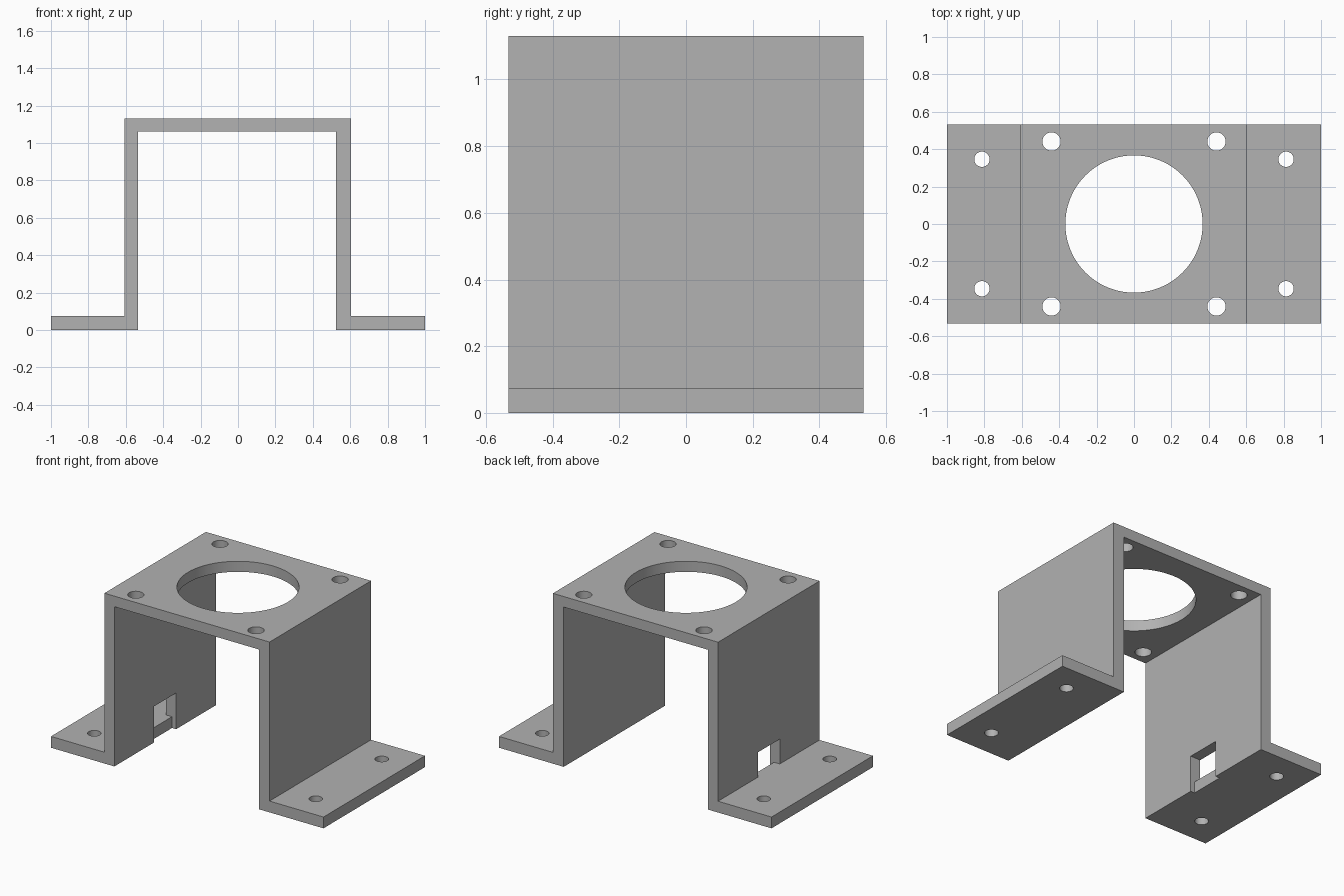
import bpy
import bmesh

cube = bpy.data.objects.get("Cube")
if cube:
    bpy.data.objects.remove(cube, do_unlink=True)

# Single grey material
grey = bpy.data.materials.new("plain_grey")
grey.use_nodes = True
colour = (0.445, 0.445, 0.445, 1)
grey.diffuse_color = colour
grey.node_tree.nodes["Principled BSDF"].inputs["Base Color"].default_value = colour

HALF_DEPTH = 0.532
TOP, TOP_UNDER, FLANGE = 1.13, 1.06, 0.075
RIGHT_OUT, RIGHT_IN = -0.608, -0.535
LEFT_OUT, LEFT_IN = 0.604, 0.525


def make_object(name, bm):
    bmesh.ops.recalc_face_normals(bm, faces=bm.faces)
    mesh = bpy.data.meshes.new(name)
    bm.to_mesh(mesh)
    bm.free()
    obj = bpy.data.objects.new(name, mesh)
    bpy.context.collection.objects.link(obj)
    return obj


def extrude_profile(name, points, y0, y1):
    """Extrude an (x, z) outline along y."""
    bm = bmesh.new()
    face = bm.faces.new([bm.verts.new((x, y0, z)) for x, z in points])
    result = bmesh.ops.extrude_face_region(bm, geom=[face])
    verts = [g for g in result["geom"] if isinstance(g, bmesh.types.BMVert)]
    bmesh.ops.translate(bm, verts=verts, vec=(0, y1 - y0, 0))
    return make_object(name, bm)


def drill(name, x, y, z, radius, sides):
    """Vertical cylinder cutter through one plate."""
    bm = bmesh.new()
    bmesh.ops.create_cone(bm, cap_ends=True, segments=sides,
                          radius1=radius, radius2=radius, depth=0.3)
    bmesh.ops.translate(bm, verts=bm.verts, vec=(x, y, z))
    return make_object(name, bm)


# Hat-shaped bracket: two flanges, two walls and a top plate
bracket = extrude_profile("motor_bracket", [
    (-1, 0), (RIGHT_IN, 0), (RIGHT_IN, TOP_UNDER), (LEFT_IN, TOP_UNDER),
    (LEFT_IN, 0), (1, 0), (1, FLANGE), (LEFT_OUT, FLANGE),
    (LEFT_OUT, TOP), (RIGHT_OUT, TOP), (RIGHT_OUT, FLANGE), (-1, FLANGE),
], -HALF_DEPTH, HALF_DEPTH)
bracket.data.materials.append(grey)

# Central opening, corner screw holes and flange screw holes
cutters = [drill("centre_cutter", 0, 0, TOP, 0.367, 96)]
for sx in (-1, 1):
    for sy in (-1, 1):
        cutters.append(drill("corner_cutter", sx * 0.441, sy * 0.441, TOP, 0.049, 40))
        cutters.append(drill("flange_cutter", sx * 0.813, sy * 0.346, 0, 0.041, 40))

# Cable slot in the right wall, stepped where it meets the flange
step = RIGHT_IN - 0.03
cutters.append(extrude_profile("slot_cutter", [
    (step, -0.1), (-0.45, -0.1), (-0.45, 0.24), (-0.7, 0.24),
    (-0.7, FLANGE), (step, FLANGE),
], -0.115, 0.115))

for cutter in cutters:
    cutter.hide_render = True
    mod = bracket.modifiers.new(cutter.name, "BOOLEAN")
    mod.operation = "DIFFERENCE"
    mod.solver = "EXACT"
    mod.object = cutter

# Bake the cuts and discard the cutters
bpy.context.view_layer.update()
evaluated = bracket.evaluated_get(bpy.context.evaluated_depsgraph_get())
cut_mesh = bpy.data.meshes.new_from_object(evaluated)
bracket.modifiers.clear()
bracket.data = cut_mesh
cut_mesh.materials.clear()
cut_mesh.materials.append(grey)
for poly in cut_mesh.polygons:
    poly.material_index = 0
for cutter in cutters:
    bpy.data.objects.remove(cutter, do_unlink=True)

# Smooth hole walls, crisp plate edges
bpy.ops.object.select_all(action="DESELECT")
bracket.select_set(True)
bpy.context.view_layer.objects.active = bracket
bpy.ops.object.shade_smooth_by_angle(angle=0.5)
